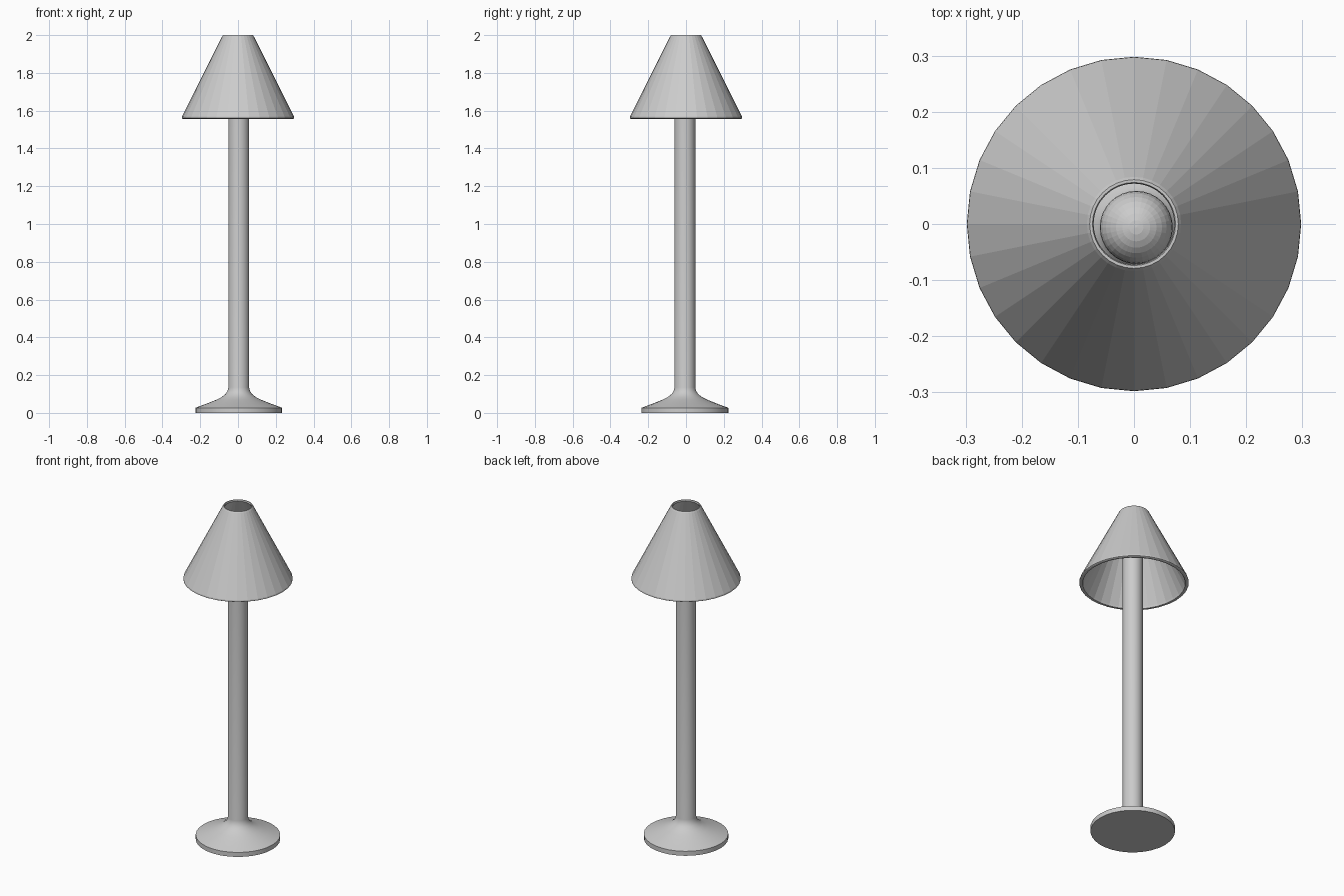
import bpy, bmesh, math

if "Cube" in bpy.data.objects:
    bpy.data.objects.remove(bpy.data.objects["Cube"])

SIDES = 32
CX, CY = 0.004, -0.006   # stand sits slightly off the shade's axis


def lathe(name, profile, closed=False, center=(0, 0), smooth=False):
    """Revolve (radius, z) points around z; open profiles get end caps."""
    bm = bmesh.new()
    rings = []
    for r, z in profile:
        rings.append([bm.verts.new((r * math.cos(2 * math.pi * i / SIDES),
                                    r * math.sin(2 * math.pi * i / SIDES), z))
                      for i in range(SIDES)])
    pairs = list(zip(rings, rings[1:]))
    if closed:
        pairs.append((rings[-1], rings[0]))
    else:
        bm.faces.new(rings[0])
        bm.faces.new(rings[-1])
    for a, b in pairs:
        for i in range(SIDES):
            j = (i + 1) % SIDES
            bm.faces.new((a[i], a[j], b[j], b[i]))
    bmesh.ops.recalc_face_normals(bm, faces=bm.faces)
    mesh = bpy.data.meshes.new(name)
    bm.to_mesh(mesh)
    bm.free()
    obj = bpy.data.objects.new(name, mesh)
    obj.location = (center[0], center[1], 0)
    bpy.context.collection.objects.link(obj)
    if smooth:
        bpy.ops.object.select_all(action='DESELECT')
        obj.select_set(True)
        bpy.context.view_layer.objects.active = obj
        bpy.ops.object.shade_smooth_by_angle(angle=math.radians(30))
    return obj


# Flared base and pole in one turned piece
lathe("base_and_pole",
      [(0.23, 0), (0.23, 0.027), (0.216, 0.032), (0.165, 0.051), (0.12, 0.069),
       (0.09, 0.084), (0.07, 0.1), (0.059, 0.117), (0.055, 0.135), (0.055, 1.76)],
      center=(CX, CY), smooth=True)

# Thin hollow shade with softened rims
lathe("shade",
      [(0.293, 1.557), (0.298, 1.56), (0.297, 1.568), (0.084, 1.993),
       (0.079, 2.0), (0.074, 2.0), (0.072, 1.992), (0.276, 1.568), (0.28, 1.557)],
      closed=True)

# Bulb on top of the pole
bpy.ops.mesh.primitive_uv_sphere_add(segments=32, ring_count=16, radius=0.065,
                                     location=(CX, CY, 1.81))
bpy.context.object.name = "bulb"
